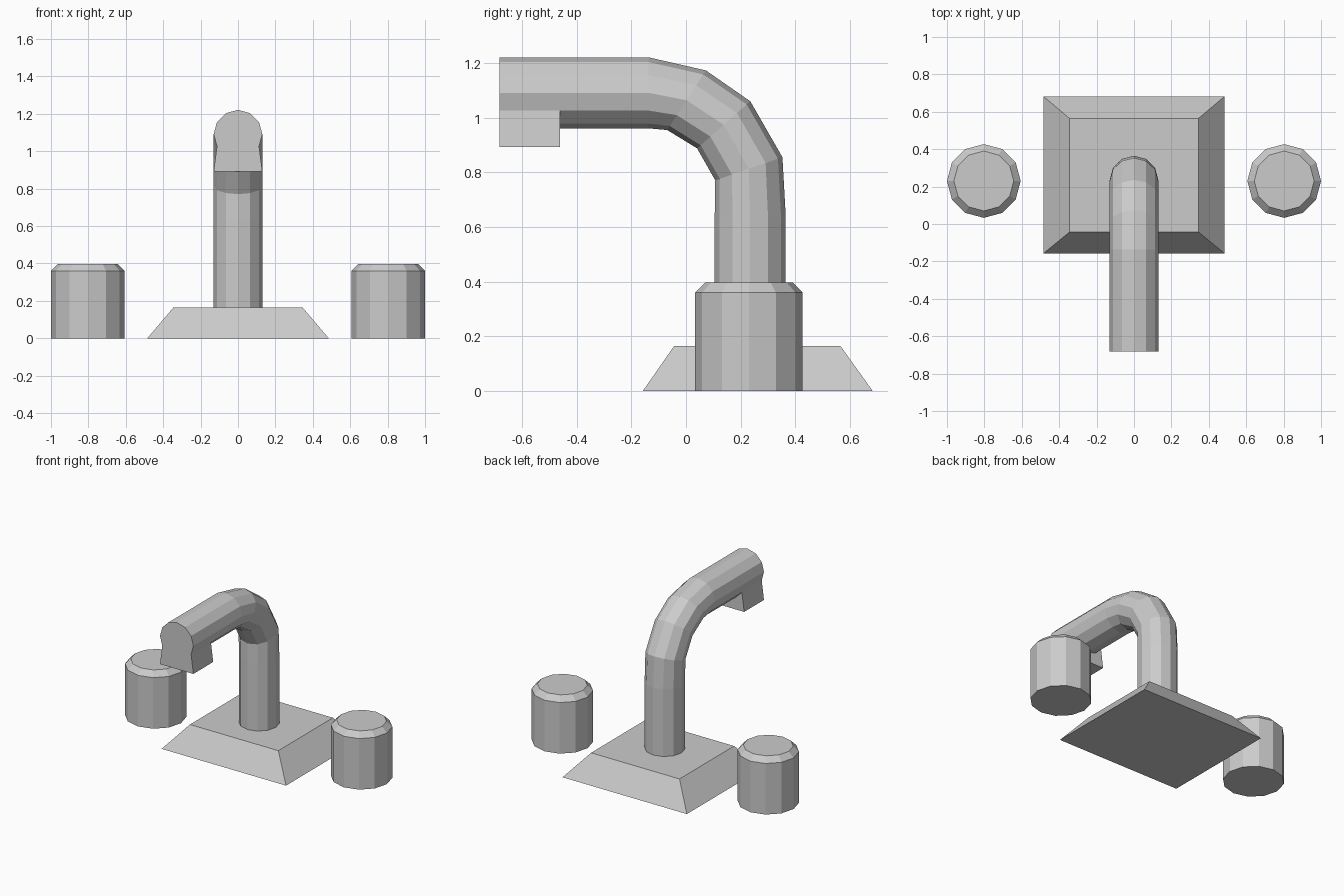
import bpy, bmesh
from math import sin, cos, radians, pi

if "Cube" in bpy.data.objects:
    bpy.data.objects.remove(bpy.data.objects["Cube"])

SIDES = 12


def loft(name, rings):
    """Skin a list of equal-length point rings and cap both ends."""
    bm = bmesh.new()
    loops = [[bm.verts.new(p) for p in ring] for ring in rings]
    n = len(loops[0])
    for a, b in zip(loops, loops[1:]):
        for i in range(n):
            j = (i + 1) % n
            bm.faces.new((a[i], a[j], b[j], b[i]))
    bm.faces.new(loops[0][::-1])
    bm.faces.new(loops[-1])
    bmesh.ops.remove_doubles(bm, verts=bm.verts[:], dist=0.0005)
    bmesh.ops.recalc_face_normals(bm, faces=bm.faces[:])
    mesh = bpy.data.meshes.new(name)
    bm.to_mesh(mesh)
    bm.free()
    obj = bpy.data.objects.new(name, mesh)
    bpy.context.collection.objects.link(obj)
    return obj


def rect(hx, y0, y1, z):
    return [(-hx, y0, z), (hx, y0, z), (hx, y1, z), (-hx, y1, z)]


def circle(x, y, z, r):
    return [(x + r * cos(2 * pi * i / SIDES), y + r * sin(2 * pi * i / SIDES), z)
            for i in range(SIDES)]


def pipe_ring(y, z, tilt, r=0.13):
    """Ring in the plane of x and the outward direction of the bend."""
    t = radians(tilt)
    ring = []
    for i in range(SIDES):
        a = 2 * pi * i / SIDES
        d = r * sin(a)
        ring.append((r * cos(a), y + d * cos(t), z + d * sin(t)))
    return ring


def outlet_ring(y, z):
    """Spout ring whose lower side is pulled down into a square outlet."""
    ring = pipe_ring(y, z, 90)
    for i, x in ((8, -0.13), (9, 0.0), (10, 0.13)):
        ring[i] = (x, y, 0.893)
    return ring


# Base plate with sloping sides
loft("base_plate", [rect(0.485, -0.158, 0.683, 0), rect(0.345, -0.043, 0.565, 0.165)])

# Curved spout with the outlet at its front end
path = [(0.235, 0.16, 0), (0.235, 0.64, 0), (0.230, 0.813, 19), (0.138, 0.974, 41.5),
        (0.002, 1.064, 57), (-0.137, 1.091, 90), (-0.462, 1.091, 90)]
loft("spout", [pipe_ring(*p) for p in path]
     + [outlet_ring(-0.462, 1.091), outlet_ring(-0.683, 1.091)])

# Tap knobs with chamfered tops
for side, x in (("left", -0.803), ("right", 0.803)):
    loft(side + "_knob", [circle(x, 0.23, z, r)
                          for z, r in ((0, 0.197), (0.36, 0.197), (0.397, 0.16))])
